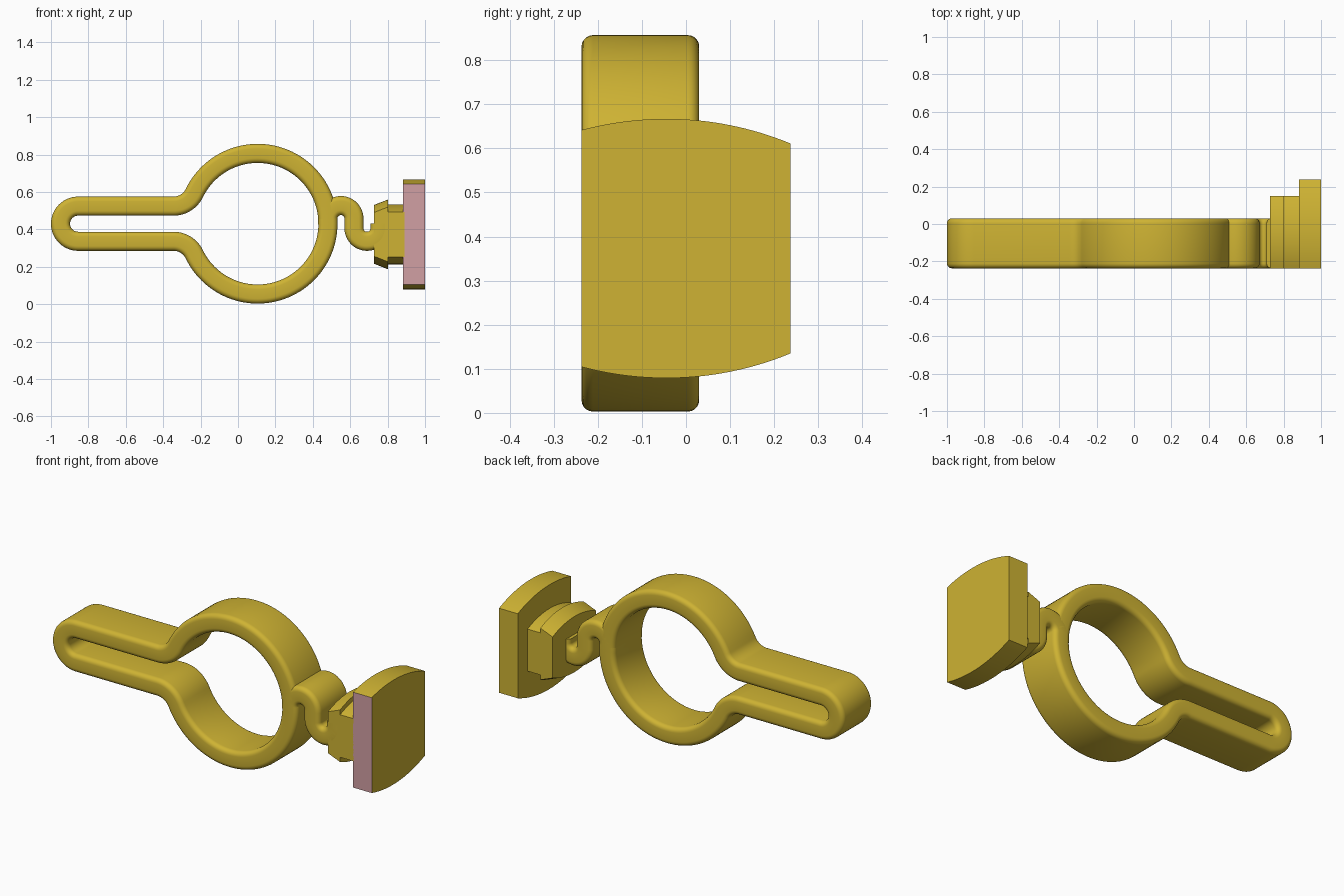
import bpy
import bmesh
from math import sin, cos, radians, degrees, sqrt, atan2
from mathutils import Vector

cube = bpy.data.objects.get("Cube")
if cube:
    bpy.data.objects.remove(cube)


def material(name, colour):
    m = bpy.data.materials.new(name)
    m.use_nodes = True
    m.diffuse_color = colour
    m.node_tree.nodes["Principled BSDF"].inputs["Base Color"].default_value = colour
    return m


ochre = material("ochre yellow", (0.62, 0.45, 0.033, 1))
pink = material("dusty pink", (0.64, 0.35, 0.37, 1))


def arc(cx, cz, r, start, end, steps):
    angles = [radians(start + (end - start) * i / steps) for i in range(steps + 1)]
    return [Vector((cx + r * cos(a), cz + r * sin(a))) for a in angles]


def loft(name, rings, closed=False):
    """Skin a row of matching cross-sections."""
    bm = bmesh.new()
    rows = [[bm.verts.new(p) for p in ring] for ring in rings]
    n = len(rows[0])
    pairs = list(zip(rows, rows[1:]))
    if closed:
        pairs.append((rows[-1], rows[0]))
    else:
        bm.faces.new(rows[0])
        bm.faces.new(rows[-1])
    for a, b in pairs:
        for i in range(n):
            j = (i + 1) % n
            bm.faces.new((a[i], a[j], b[j], b[i]))
    bmesh.ops.recalc_face_normals(bm, faces=bm.faces)
    mesh = bpy.data.meshes.new(name)
    bm.to_mesh(mesh)
    bm.free()
    ob = bpy.data.objects.new(name, mesh)
    bpy.context.collection.objects.link(ob)
    mesh.materials.append(ochre)
    bpy.ops.object.select_all(action='DESELECT')
    ob.select_set(True)
    bpy.context.view_layer.objects.active = ob
    bpy.ops.object.shade_smooth_by_angle(angle=radians(32))
    return ob


# Rounded strip section: (offset across the strip, y)
HALF, FRONT, BACK, ROUND = 0.051, -0.237, 0.03, 0.026
section = []
for u, v, start in ((HALF - ROUND, BACK - ROUND, 0), (ROUND - HALF, BACK - ROUND, 90),
                    (ROUND - HALF, FRONT + ROUND, 180), (HALF - ROUND, FRONT + ROUND, 270)):
    section += arc(u, v, ROUND, start, start + 90, 5)


def sweep(name, path, closed=False):
    rings = []
    last = len(path) - 1
    for i, p in enumerate(path):
        before = path[i - 1] if i or closed else None
        after = path[(i + 1) % len(path)] if i < last or closed else None
        t = Vector((0, 0))
        if before is not None:
            t += (p - before).normalized()
        if after is not None:
            t += (after - p).normalized()
        t.normalize()
        rings.append([(p.x - t.y * s.x, s.y, p.y + t.x * s.x) for s in section])
    return loft(name, rings, closed)


# Ring and slotted handle as one closed strip
CX, CZ, RING = 0.105, 0.43, 0.376
arm, bend_x = 0.094, -0.345
dx = CX - bend_x
fillet = (dx * dx + arm * arm - RING * RING) / (2 * (RING - arm))
rise = arm + fillet
turn = degrees(atan2(rise, dx))
path = arc(-0.855, CZ, arm, 90, 270, 28)
path += arc(bend_x, CZ - rise, fillet, 90, turn, 14)
path += arc(CX, CZ, RING, 180 + turn, 540 - turn, 96)[1:]
path += arc(bend_x, CZ + rise, fillet, -turn, -90, 14)[1:]
sweep("clamp_band", path, closed=True)

# S-shaped link
link = [Vector((0.48, 0.425))]
link += arc(0.55, 0.457, 0.07, 180, 0, 24)
link += arc(0.69, 0.406, 0.07, 180, 360, 24)
link.append(Vector((0.76, 0.43)))
sweep("hook_link", link)

MID_Z, PEAK_Y = 0.373, -0.045


def arched_block(name, stations, y0, y1, radius, steps=28):
    """Block along x whose top and bottom bulge in an arc over y."""
    ys = [y0 + (y1 - y0) * i / steps for i in range(steps + 1)]
    rings = []
    for x, half in stations:
        h = [half - radius + sqrt(radius ** 2 - (y - PEAK_Y) ** 2) for y in ys]
        top = [(x, y, MID_Z + k) for y, k in zip(ys, h)]
        bottom = [(x, y, MID_Z - k) for y, k in zip(ys, h)]
        rings.append(top + bottom[::-1])
    return loft(name, rings)


# Wedge-shaped catch with its neck, and the end plate
arched_block("catch_wedge", [(0.727, 0.157), (0.803, 0.187), (0.803, 0.16), (0.89, 0.16)],
             FRONT, 0.15, 0.48)
plate = arched_block("end_plate", [(0.883, 0.294), (1.0, 0.294)], FRONT, 0.237, 0.74)

# Pink front edge of the plate
plate.data.materials.append(pink)
for face in plate.data.polygons:
    if face.normal.y < -0.9:
        face.material_index = 1
